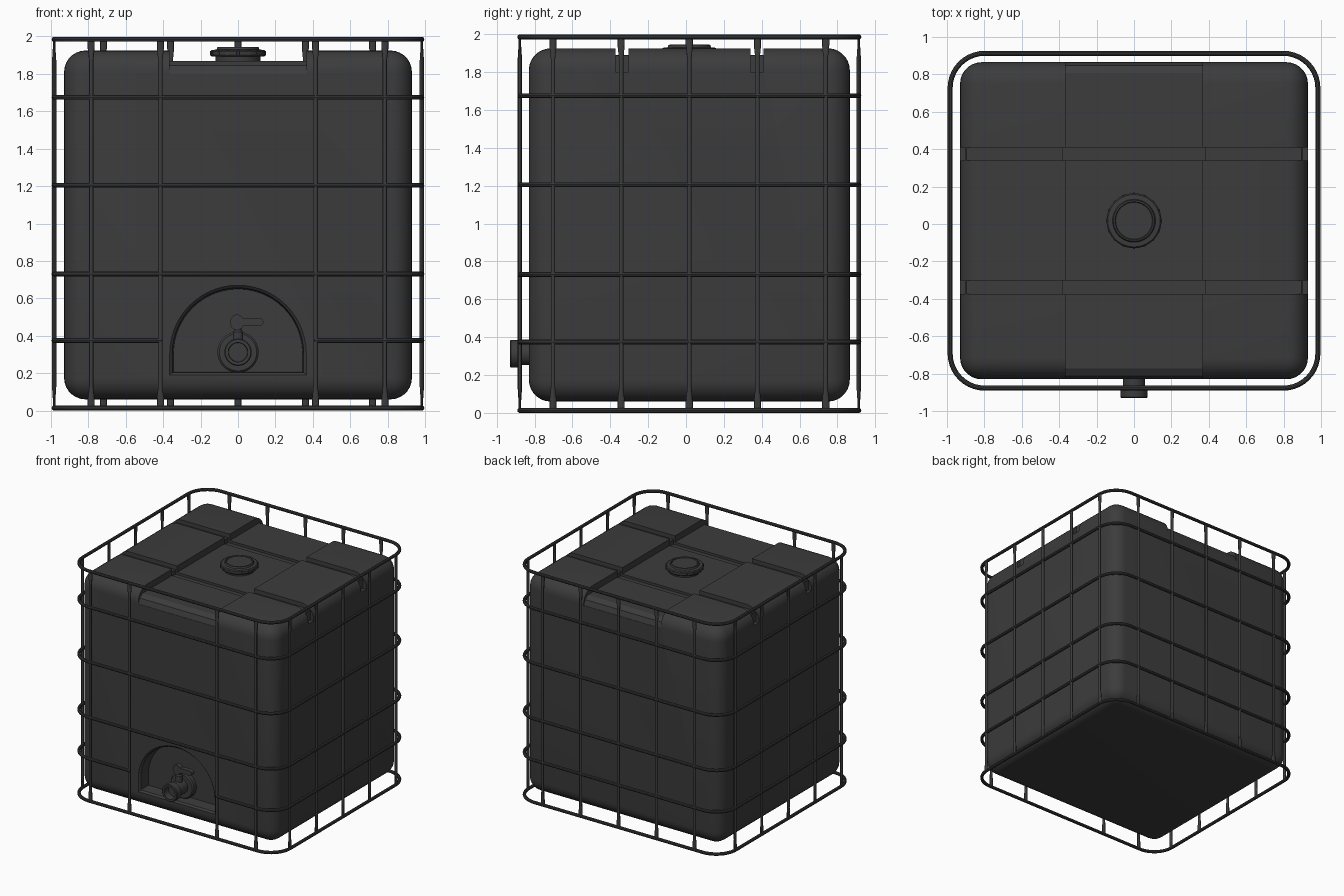
import bpy, bmesh
from math import sin, cos, pi, tau
from mathutils import Vector

cube = bpy.data.objects.get("Cube")
if cube:
    bpy.data.objects.remove(cube)

dark = bpy.data.materials.new("dark grey plastic")
dark.use_nodes = True
dark.diffuse_color = (0.045, 0.045, 0.045, 1)
dark.node_tree.nodes["Principled BSDF"].inputs["Base Color"].default_value = dark.diffuse_color

MID_Y = 0.0175                 # middle of the cage in depth
HALF_X, HALF_Y = 0.983, 0.895  # cage centre line
BOTTOM, TOP = 0.0135, 1.985
RAIL = 0.0135


def add(name, bm):
    bmesh.ops.recalc_face_normals(bm, faces=bm.faces)
    mesh = bpy.data.meshes.new(name)
    bm.to_mesh(mesh)
    bm.free()
    mesh.materials.append(dark)
    obj = bpy.data.objects.new(name, mesh)
    bpy.context.collection.objects.link(obj)
    return obj


def loft(name, rings):
    """Skin a closed solid over matching rings of points."""
    bm = bmesh.new()
    loops = [[bm.verts.new(p) for p in ring] for ring in rings]
    n = len(loops[0])
    for a, b in zip(loops, loops[1:]):
        for i in range(n):
            j = (i + 1) % n
            bm.faces.new((a[i], a[j], b[j], b[i]))
    bm.faces.new(loops[0])
    bm.faces.new(loops[-1])
    return add(name, bm)


def box(name, lo, hi, bevel=0):
    bm = bmesh.new()
    bmesh.ops.create_cube(bm, size=1)
    lo, hi = Vector(lo), Vector(hi)
    for v in bm.verts:
        v.co = (lo + hi) / 2 + v.co * (hi - lo)
    if bevel:
        bmesh.ops.bevel(bm, geom=bm.edges[:], offset=bevel, segments=7,
                        profile=0.5, affect='EDGES')
    return add(name, bm)


def lathe(name, profile, place, n=40):
    """Turn (radius, height) pairs; place maps (u, v, height) to space."""
    return loft(name, [[place(r * cos(tau * i / n), r * sin(tau * i / n), h)
                        for i in range(n)] for r, h in profile])


def cut(target, cutter):
    cutter.hide_render = True
    mod = target.modifiers.new("cut", 'BOOLEAN')
    mod.operation, mod.solver, mod.object = 'DIFFERENCE', 'EXACT', cutter
    bpy.context.view_layer.objects.active = target
    bpy.ops.object.modifier_apply(modifier=mod.name)
    bpy.data.objects.remove(cutter)


# Tank body
tank = box("tank", (-0.93, -0.83, 0.06), (0.93, 0.865, 1.925), 0.115)

# Lowered channel running front to back across the top
half = [(0.9, 1.80), (0.845, 1.80), (0.83, 1.845), (0.79, 1.87)]
profile = ([(MID_Y - y, z) for y, z in half] + [(MID_Y + y, z) for y, z in reversed(half)]
           + [(MID_Y + 0.9, 2.1), (MID_Y - 0.9, 2.1)])
cut(tank, loft("channel_cutter", [[(x, y, z) for y, z in profile] for x in (-0.365, 0.365)]))

# Two cross grooves that step down over the channel and the sides
for y in (-0.338, 0.375):
    steps = [(0.97, 1.80), (0.9, 1.80), (0.9, 1.89), (0.38, 1.89), (0.38, 1.85)]
    outline = ([(-x, z) for x, z in steps] + [(x, z) for x, z in reversed(steps)]
               + [(0.97, 2.1), (-0.97, 2.1)])
    cut(tank, loft("groove_cutter", [[(x, y + d, z) for x, z in outline]
                                     for d in (-0.035, 0.035)]))


# Arched pocket for the valve
def arch(y, inset):
    r, base = 0.365 - inset, 0.19 + inset
    curve = [(r * cos(pi * i / 28), 0.305 + r * sin(pi * i / 28)) for i in range(29)]
    return [(x, y, z) for x, z in [(-r, base), (r, base)] + curve]


cut(tank, loft("pocket_cutter", [arch(-0.95, 0), arch(-0.828, 0),
                                 arch(-0.815, 0.014), arch(-0.72, 0.02)]))

# Filler lid
lathe("filler_lid", [(0.12, 1.86), (0.12, 1.893), (0.142, 1.893), (0.147, 1.9),
                     (0.147, 1.92), (0.14, 1.928), (0.115, 1.93), (0.11, 1.943),
                     (0.102, 1.945), (0.098, 1.938)],
      lambda u, v, h: (u, MID_Y + v, h))
for i in range(16):
    a = tau * i / 16
    c, s = cos(a), sin(a)
    loft("lid_grip", [[(r * c - t * s, MID_Y + r * s + t * c, z)
                       for r, t in ((0.14, -0.008), (0.15, -0.006), (0.15, 0.006), (0.14, 0.008))]
                      for z in (1.898, 1.922)])

# Outlet valve with a hollow mouth
lathe("outlet_valve", [(0.11, -0.70), (0.11, -0.755), (0.1, -0.765), (0.06, -0.765),
                       (0.06, -0.865), (0.073, -0.87), (0.073, -0.925), (0.068, -0.93),
                       (0.052, -0.93), (0.05, -0.87)],
      lambda u, v, h: (u, h, 0.312 + v))
lathe("valve_stem", [(0.028, 0.34), (0.028, 0.42), (0.02, 0.43), (0.02, 0.46)],
      lambda u, v, h: (u, -0.80 + v, h), 20)

# Teardrop valve handle
hub = [(-0.005 + 0.037 * cos(a), 0.472 + 0.042 * sin(a))
       for a in (0.5 + i * (tau - 1) / 16 for i in range(17))]
tip = [(0.115 + 0.021 * cos(a), 0.474 + 0.021 * sin(a))
       for a in (-pi / 2 + i * pi / 8 for i in range(9))]
loft("valve_handle", [[(x, y, z) for x, z in hub + tip] for y in (-0.825, -0.785)])


# Cage rails bent around rounded corners
def rail_path(z, gap):
    r = 0.185
    pts = []
    for k, (sx, sy) in enumerate(((1, -1), (1, 1), (-1, 1), (-1, -1))):
        for i in range(11):
            a = -pi / 2 + k * pi / 2 + i * pi / 20
            pts.append((sx * (HALF_X - r) + r * cos(a),
                        MID_Y + sy * (HALF_Y - r) + r * sin(a), z))
    if gap:
        front = MID_Y - HALF_Y
        pts = [(gap, front, z)] + pts + [(-gap, front, z)]
    return pts


def rail(name, z, gap=0):
    curve = bpy.data.curves.new(name, 'CURVE')
    curve.dimensions = '3D'
    curve.bevel_depth, curve.bevel_resolution = RAIL, 3
    curve.use_fill_caps = True
    pts = rail_path(z, gap)
    spline = curve.splines.new('POLY')
    spline.points.add(len(pts) - 1)
    for p, co in zip(spline.points, pts):
        p.co = (*co, 1)
    spline.use_cyclic_u = not gap
    curve.materials.append(dark)
    obj = bpy.data.objects.new(name, curve)
    bpy.context.collection.objects.link(obj)
    bpy.ops.object.select_all(action='DESELECT')
    obj.select_set(True)
    bpy.context.view_layer.objects.active = obj
    bpy.ops.object.convert(target='MESH')


rail("bottom_rail", BOTTOM)
rail("split_rail", 0.375, 0.41)
for height in (0.73, 1.205, 1.675):
    rail("middle_rail", height)
rail("top_rail", TOP)


# Upright bars, pressed flat where they meet the end rails
def bar(name, x, y, along_x):
    rings = []
    flat, tube = (0.019, 0.007), (0.0115, 0.0115)
    for z, (wide, thin) in ((BOTTOM, flat), (0.06, flat), (0.13, tube),
                            (1.87, tube), (1.94, flat), (TOP, flat)):
        rx, ry = (wide, thin) if along_x else (thin, wide)
        rings.append([(x + rx * cos(tau * i / 12), y + ry * sin(tau * i / 12), z)
                      for i in range(12)])
    loft(name, rings)


for x in (-0.785, -0.415, 0.415, 0.785):
    bar("front_bar", x, MID_Y - HALF_Y, True)
for k in range(-2, 3):
    bar("back_bar", 0.36 * k, MID_Y + HALF_Y, True)
    bar("left_bar", HALF_X, MID_Y + 0.36 * k, False)
    bar("right_bar", -HALF_X, MID_Y + 0.36 * k, False)

# Smooth round surfaces, keeping sharp creases
bpy.ops.object.select_all(action='DESELECT')
for obj in bpy.context.collection.objects:
    if obj.type == 'MESH':
        obj.select_set(True)
        bpy.context.view_layer.objects.active = obj
bpy.ops.object.shade_smooth_by_angle()
